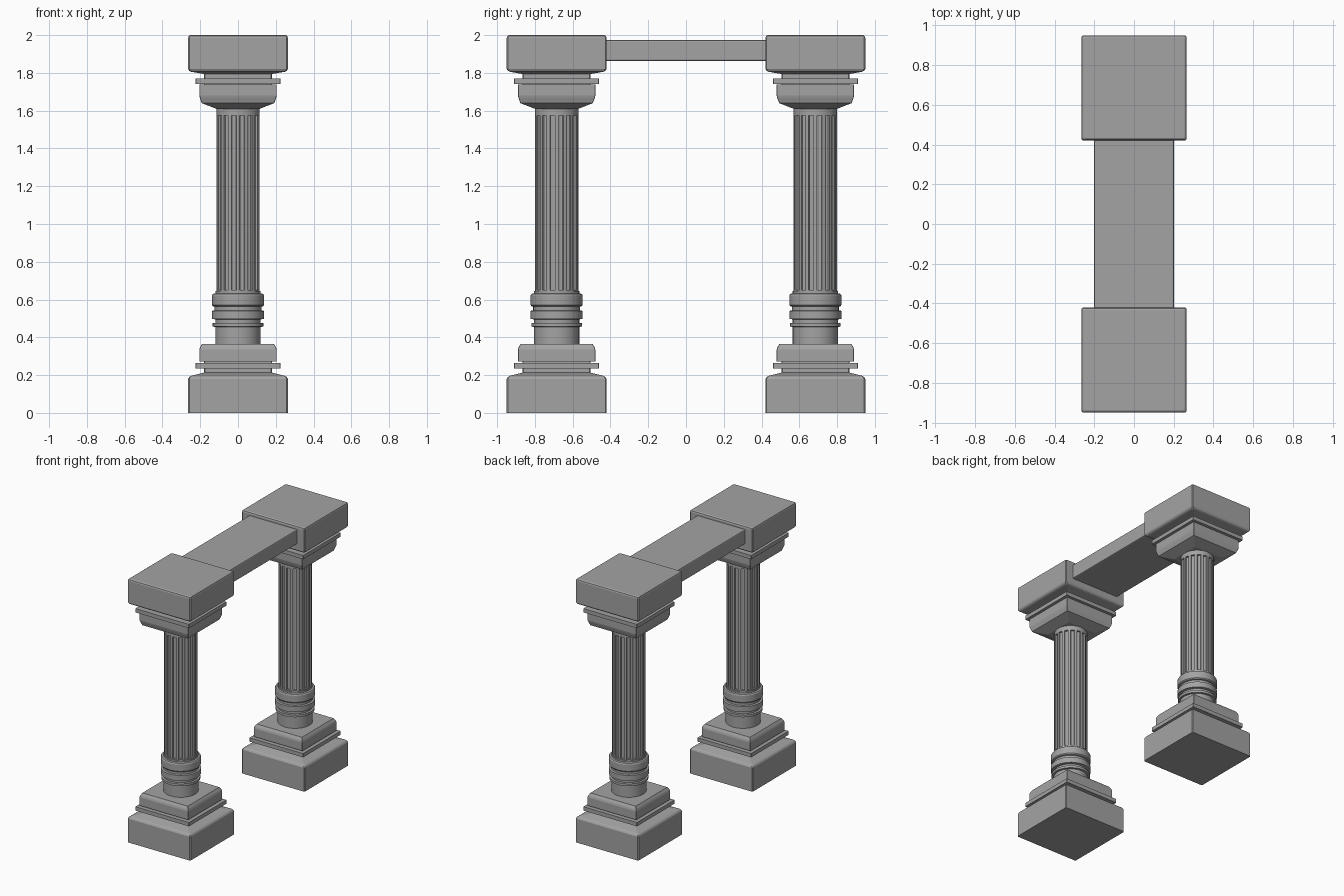
import bpy, bmesh
from math import sin, cos, pi, radians

if "Cube" in bpy.data.objects:
    bpy.data.objects.remove(bpy.data.objects["Cube"])

CY = 0.685  # distance of each column from the centre

stone = bpy.data.materials.new("dark_stone")
stone.diffuse_color = (.37, .37, .37, 1)
stone.use_nodes = True
stone.node_tree.nodes["Principled BSDF"].inputs["Base Color"].default_value = stone.diffuse_color


def stack(name, rings, smooth=None):
    """Skin a list of closed rings of points, cap both ends, mirror to the other column."""
    bm = bmesh.new()
    loops = [[bm.verts.new((x, y - CY, z)) for x, y, z in ring] for ring in rings]
    n = len(loops[0])
    for a, b in zip(loops, loops[1:]):
        for i in range(n):
            j = (i + 1) % n
            bm.faces.new((a[i], a[j], b[j], b[i]))
    bm.faces.new(loops[0][::-1])
    bm.faces.new(loops[-1])
    bmesh.ops.recalc_face_normals(bm, faces=bm.faces)
    me = bpy.data.meshes.new(name)
    bm.to_mesh(me)
    bm.free()
    me.materials.append(stone)
    ob = bpy.data.objects.new(name, me)
    bpy.context.collection.objects.link(ob)
    mod = ob.modifiers.new("other_column", 'MIRROR')
    mod.use_axis = (False, True, False)
    mod.use_mirror_merge = False
    if smooth:
        bpy.ops.object.select_all(action='DESELECT')
        bpy.context.view_layer.objects.active = ob
        ob.select_set(True)
        bpy.ops.object.shade_smooth_by_angle(angle=radians(smooth))
    return ob


def square(h, z, c=0.006):
    """Square ring of half width h with slightly clipped corners."""
    k = h - c
    return [(h, -k, z), (h, k, z), (k, h, z), (-k, h, z),
            (-h, k, z), (-h, -k, z), (-k, -h, z), (k, -h, z)]


def circle(r, z, n=40):
    return [(r * cos(2 * pi * i / n), r * sin(2 * pi * i / n), z) for i in range(n)]


def fluted(r, depth, z, flutes=16):
    """Round ring with narrow ribs and rounded grooves."""
    pts = []
    for f in range(flutes):
        for t, d in ((-.5, 0), (-.3, 0), (-.27, .75), (0, 1), (.27, .75), (.3, 0)):
            a = 2 * pi * (f + .5 + t) / flutes
            pts.append(((r - depth * d) * cos(a), (r - depth * d) * sin(a), z))
    return pts


# Square plinth and stepped base
stack("plinth", [square(h, z) for h, z in (
    (.264, 0), (.264, .18), (.258, .19), (.248, .196), (.18, .213), (.18, .236))])
stack("base_plate", [square(.225, .236, .002), square(.225, .265, .002)])
stack("base_step", [square(h, z, .002) for h, z in (
    (.18, .265), (.18, .272), (.205, .272), (.205, .335), (.201, .348), (.19, .366))])

# Turned rings at the foot of the shaft
stack("shaft_foot", [circle(r, z) for r, z in (
    (.12, .366), (.12, .455), (.134, .457), (.134, .475), (.12, .477), (.12, .495),
    (.138, .498), (.138, .54), (.124, .543), (.124, .562), (.133, .565), (.138, .572),
    (.138, .622), (.133, .63), (.12, .633), (.12, .645))], 30)

# Fluted shaft with plain collar
stack("fluted_shaft", [fluted(.115, d, z) for d, z in (
    (0, .64), (0, .65), (.014, .651), (.014, 1.574), (0, 1.575), (0, 1.615))], 25)

# Capital
stack("capital", [square(h, z, .002) for h, z in (
    (.115, 1.61), (.182, 1.636), (.192, 1.64), (.202, 1.668), (.205, 1.68),
    (.205, 1.738), (.18, 1.738), (.18, 1.745))])
stack("capital_plate", [square(.225, 1.74, .002), square(.225, 1.769, .002)])
stack("top_block", [square(h, z) for h, z in (
    (.18, 1.769), (.18, 1.794), (.248, 1.806), (.258, 1.811), (.264, 1.821),
    (.264, 1.985), (.261, 1.995), (.253, 2.0))])

# Beam joining the two top blocks
bpy.ops.mesh.primitive_cube_add(size=1, location=(0, 0, 1.919))
beam = bpy.context.object
beam.name = "cross_beam"
beam.scale = (.404, .87, .11)
bpy.ops.object.transform_apply(location=False, rotation=False, scale=True)
beam.data.materials.append(stone)
bev = beam.modifiers.new("soft_edges", 'BEVEL')
bev.width = .008
bev.segments = 2
